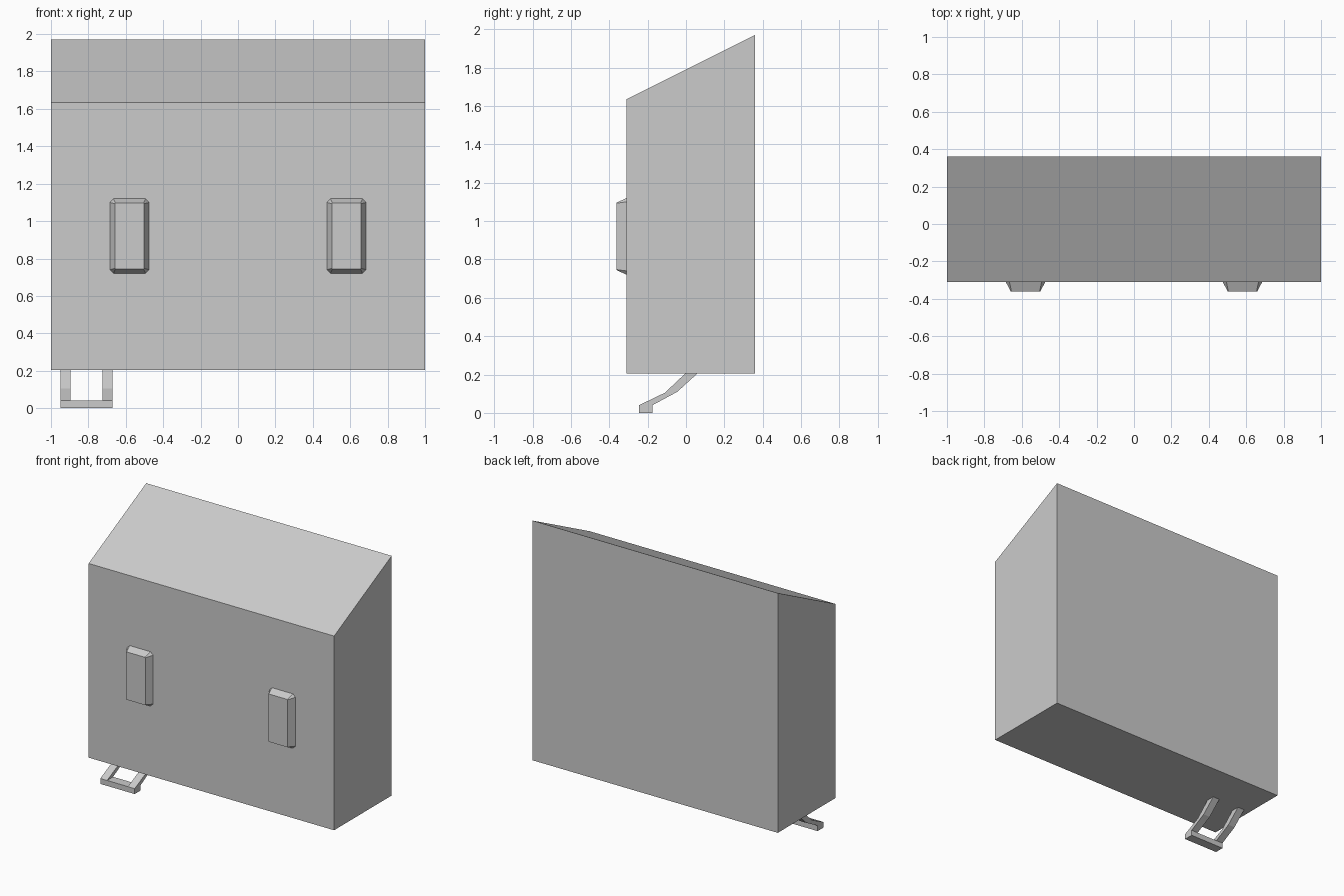
import bpy

if "Cube" in bpy.data.objects:
    bpy.data.objects.remove(bpy.data.objects["Cube"])


def mesh_object(name, verts, faces):
    mesh = bpy.data.meshes.new(name)
    mesh.from_pydata(verts, [], faces)
    mesh.update()
    obj = bpy.data.objects.new(name, mesh)
    bpy.context.collection.objects.link(obj)
    return obj


def loft(name, ring_a, ring_b):
    """Closed solid between two matching rings of points."""
    n = len(ring_a)
    faces = [tuple(range(n))[::-1], tuple(range(n, 2 * n))]
    faces += [(i, (i + 1) % n, n + (i + 1) % n, n + i) for i in range(n)]
    return mesh_object(name, ring_a + ring_b, faces)


def extrude_x(name, profile, x0, x1):
    """Extrude a counter-clockwise (y, z) profile along x."""
    return loft(name, [(x0, y, z) for y, z in profile],
                [(x1, y, z) for y, z in profile])


def chamfered_ring(cx, cz, hx, hz, c, y):
    """Rectangle with clipped corners in the x-z plane."""
    pts = [(-hx + c, -hz), (hx - c, -hz), (hx, -hz + c), (hx, hz - c),
           (hx - c, hz), (-hx + c, hz), (-hx, hz - c), (-hx, -hz + c)]
    return [(cx + px, y, cz + pz) for px, pz in pts]


# Cabinet body with sloping top
extrude_x("cabinet_body",
          [(-0.31, 0.205), (0.36, 0.205), (0.36, 1.97), (-0.31, 1.635)], -1, 1)

# Raised tapered pads on the front
for side, label in ((-1, "left"), (1, "right")):
    loft("front_pad_" + label,
         chamfered_ring(side * 0.58, 0.92, 0.106, 0.2, 0.02, -0.309),
         chamfered_ring(side * 0.58, 0.92, 0.078, 0.176, 0.003, -0.362))

# Bent pedal arms under the body
arm = [(-0.245, 0.04), (-0.175, 0.04), (-0.045, 0.11), (0.06, 0.206),
       (-0.003, 0.206), (-0.11, 0.105)]
for x0, label in ((-0.95, "left"), (-0.725, "right")):
    extrude_x("pedal_arm_" + label, arm, x0, x0 + 0.055)

# Pedal foot bar
extrude_x("pedal_bar",
          [(-0.245, 0), (-0.175, 0), (-0.175, 0.04), (-0.245, 0.04)],
          -0.95, -0.67)

# Consistent outward normals
import bmesh
for obj in bpy.context.collection.objects:
    bm = bmesh.new()
    bm.from_mesh(obj.data)
    bmesh.ops.recalc_face_normals(bm, faces=bm.faces)
    bm.to_mesh(obj.data)
    bm.free()
